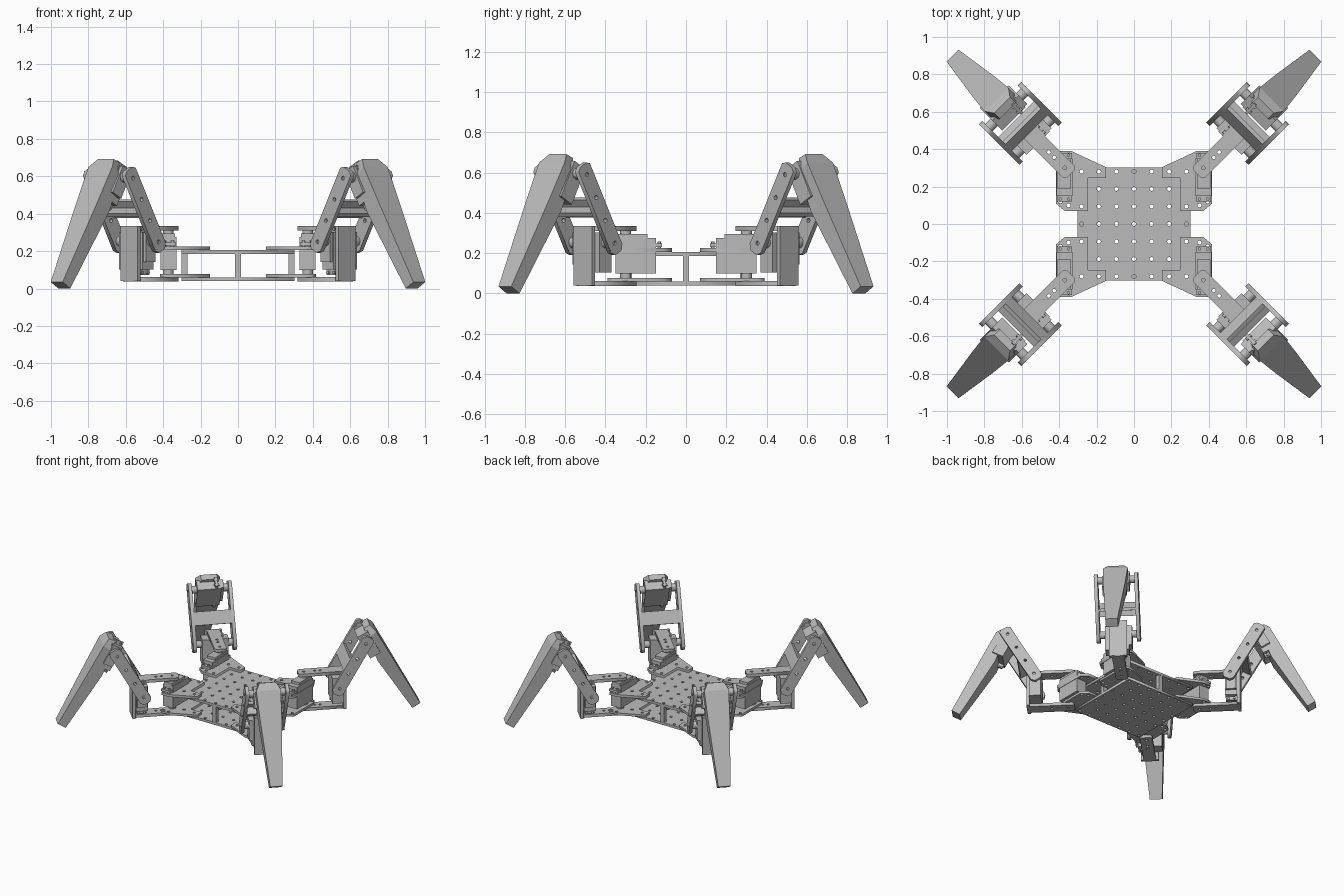
import bpy, bmesh, math
from mathutils import Matrix, Vector

if "Cube" in bpy.data.objects:
    bpy.data.objects.remove(bpy.data.objects["Cube"])

grey = bpy.data.materials.new("plain grey")
grey.use_nodes = True
COLOR = (0.5, 0.5, 0.5, 1)
grey.diffuse_color = COLOR
grey.node_tree.nodes["Principled BSDF"].inputs["Base Color"].default_value = COLOR

T = Matrix.Translation
# Leg frame: x points outward along the leg, y across it, origin at the hip pivot
LEG = T((0.37, 0.30, 0)) @ Matrix.Rotation(math.radians(45), 4, 'Z')
# Turns a flat outline drawn in (outward, height) upright
UPRIGHT = Matrix.Rotation(math.radians(90), 4, 'X')


def finish(name, mesh, matrix, mirror):
    """Bake the placement and repeat the part at all four corners."""
    mesh.transform(matrix)
    mesh.materials.clear()
    mesh.materials.append(grey)
    ob = bpy.data.objects.new(name, mesh)
    bpy.context.collection.objects.link(ob)
    if mirror:
        mod = ob.modifiers.new("corners", 'MIRROR')
        mod.use_axis = (True, True, False)
        mod.use_mirror_merge = False
    return ob


def from_bmesh(name, bm, matrix, mirror):
    bmesh.ops.recalc_face_normals(bm, faces=bm.faces)
    mesh = bpy.data.meshes.new(name)
    bm.to_mesh(mesh)
    bm.free()
    return finish(name, mesh, matrix, mirror)


def box(name, lo, hi, matrix=Matrix(), mirror=True):
    bm = bmesh.new()
    lo, hi = Vector(lo), Vector(hi)
    bmesh.ops.create_cube(bm, size=1, matrix=T((lo + hi) / 2) @ Matrix.Diagonal((hi - lo).to_4d()))
    return from_bmesh(name, bm, matrix, mirror)


def rod(name, radius, depth, matrix, mirror=True):
    bm = bmesh.new()
    bmesh.ops.create_cone(bm, cap_ends=True, segments=20, radius1=radius, radius2=radius, depth=depth)
    return from_bmesh(name, bm, matrix, mirror)


def plate(name, outline, holes, radius, thickness, matrix, mirror=True):
    """Flat sheet with round holes, centred on its own plane."""
    cu = bpy.data.curves.new(name, 'CURVE')
    cu.dimensions = '2D'
    cu.fill_mode = 'BOTH'
    cu.extrude = thickness / 2
    rings = [outline] + [[(x + radius * math.cos(k * math.tau / 10), y + radius * math.sin(k * math.tau / 10))
                          for k in range(10)] for x, y in holes]
    for ring in rings:
        sp = cu.splines.new('POLY')
        sp.points.add(len(ring) - 1)
        for p, (x, y) in zip(sp.points, ring):
            p.co = (x, y, 0, 1)
        sp.use_cyclic_u = True
    temp = bpy.data.objects.new("temp", cu)
    bpy.context.collection.objects.link(temp)
    bpy.context.view_layer.update()
    mesh = bpy.data.meshes.new_from_object(temp.evaluated_get(bpy.context.evaluated_depsgraph_get()))
    bpy.data.objects.remove(temp)
    bm = bmesh.new()
    bm.from_mesh(mesh)
    bmesh.ops.remove_doubles(bm, verts=bm.verts, dist=1e-5)
    return from_bmesh(name, bm, matrix, mirror)


def servo(name, matrix, shaft):
    """Motor case: long axis z, shaft along y, centred on the case."""
    box(name + "_case", (-0.043, -0.095, -0.1), (0.043, 0.08, 0.1), matrix)
    box(name + "_cap", (-0.036, 0.08, -0.06), (0.036, 0.1, 0.1), matrix)
    for s in (-1, 1):
        box(name + "_tab", (-0.04, 0.035, s * 0.1), (0.04, 0.052, s * 0.13), matrix)
        for x in (-0.022, 0.022):
            rod(name + "_tab_screw", 0.009, 0.035,
                matrix @ T((x, 0.045, s * 0.117)) @ Matrix.Rotation(math.pi / 2, 4, 'X'))
    rod(name + "_shaft", 0.028, shaft,
        matrix @ T((0, 0, 0.05)) @ Matrix.Rotation(math.pi / 2, 4, 'X'))


# Body deck plates with a grid of holes
steps = [-0.28, -0.188, -0.094, 0, 0.094, 0.188, 0.28]
grid = [(x, y) for x in steps for y in steps if not (abs(x) > 0.25 and 0.1 < abs(y) < 0.25)]
square = [(-0.302, -0.302), (0.302, -0.302), (0.302, 0.302), (-0.302, 0.302)]
for name, z in (("top_deck", 0.195), ("bottom_deck", 0.05)):
    plate(name, square, grid, 0.011, 0.02, T((0, 0, z)), False)

# Posts between the decks at the middle of each edge
for x, y in ((0.285, 0), (-0.285, 0), (0, 0.285), (0, -0.285)):
    box("deck_post", (x - 0.016, y - 0.016, 0.058), (x + 0.016, y + 0.016, 0.187), mirror=False)

# Corner brackets holding the hip motors
corner = [(0.15, 0.245), (0.15, 0.304), (0.335, 0.39), (0.4, 0.39), (0.418, 0.36),
          (0.418, 0.11), (0.37, 0.07), (0.245, 0.07), (0.245, 0.245)]
corner_holes = [(0.28, 0.28), (0.188, 0.28), (0.28, 0.094), (0.35, 0.1), (0.395, 0.12),
                (0.35, 0.372), (0.392, 0.372)]
plate("upper_corner_bracket", corner, corner_holes, 0.011, 0.02, T((0, 0, 0.215)))
plate("lower_corner_bracket", corner, corner_holes, 0.011, 0.018, T((0, 0, 0.069)))

# Hip turning motor, shaft upright
servo("hip_motor", T((0.372, 0.25, 0.195)) @ Matrix.Rotation(math.pi / 2, 4, 'X')
      @ Matrix.Rotation(math.pi, 4, 'X') @ Matrix.Scale(-1, 4, (0, 1, 0)), 0.25)

# Hip bracket: two arms joined by an upright wall
arm = [(-0.045, -0.03), (-0.03, -0.045), (0.3, -0.045), (0.3, 0.045), (-0.03, 0.045), (-0.045, 0.03)]
for name, z in (("hip_upper_arm", 0.322), ("hip_lower_arm", 0.05)):
    plate(name, arm, [(0, 0), (0.08, 0), (0.12, 0)], 0.01, 0.024, LEG @ T((0, 0, z)))
box("hip_wall", (0.28, -0.065, 0.04), (0.302, 0.065, 0.334), LEG)

# Lifting motor inside the hip bracket
servo("lift_motor", LEG @ T((0.237, 0, 0.203)), 0.3)

# Thigh: two side plates and a cross panel, drawn along its length
low, high = Vector((0.237, 0.25)), Vector((0.43, 0.59))
length = (high - low).length
lean = math.atan2(high.x - low.x, high.y - low.y)
THIGH = LEG @ T((low.x, 0, low.y)) @ Matrix.Rotation(lean, 4, 'Y')
side = [(-0.045, -0.03), (-0.025, -0.055), (0.025, -0.055), (0.045, -0.03),
        (0.045, length + 0.04), (0.025, length + 0.055), (-0.025, length + 0.055), (-0.045, length + 0.04)]
side_holes = [(0, 0), (0, 0.13), (0, 0.26), (0, length)]
for v in (-0.147, 0.147):
    plate("thigh_side", side, side_holes, 0.011, 0.026, THIGH @ T((0, v, 0)) @ UPRIGHT)
box("thigh_cross_panel", (-0.045, -0.14, 0.135), (-0.022, 0.14, 0.235), THIGH)
box("thigh_cross_web", (-0.03, -0.14, 0.175), (0.04, 0.14, 0.195), THIGH)

# Knee motor lying along the inside of the shin
tilt = math.atan2(-0.331, 0.615)
KNEE = LEG @ T((high.x, 0, high.y)) @ Matrix.Rotation(tilt, 4, 'Y') @ T((0.01, 0, -0.05))
servo("knee_motor", KNEE, 0.3)

# Shin: tapering block lofted through (outer, inner, half width) sections
sections = [((0.475, 0.692), (0.43, 0.672), 0.06),
            ((0.518, 0.65), (0.455, 0.60), 0.09),
            ((0.62, 0.46), (0.53, 0.41), 0.079),
            ((0.848, 0.035), (0.79, 0.0), 0.045)]
bm = bmesh.new()
rows = []
for (ou, oz), (iu, iz), w in sections:
    rows.append([bm.verts.new(p) for p in ((ou, -w, oz), (ou, w, oz), (iu, w, iz), (iu, -w, iz))])
for a, b in zip(rows, rows[1:]):
    for k in range(4):
        n = (k + 1) % 4
        bm.faces.new((a[k], a[n], b[n], b[k]))
bm.faces.new(rows[0])
bm.faces.new(rows[-1])
from_bmesh("shin", bm, LEG, True)
